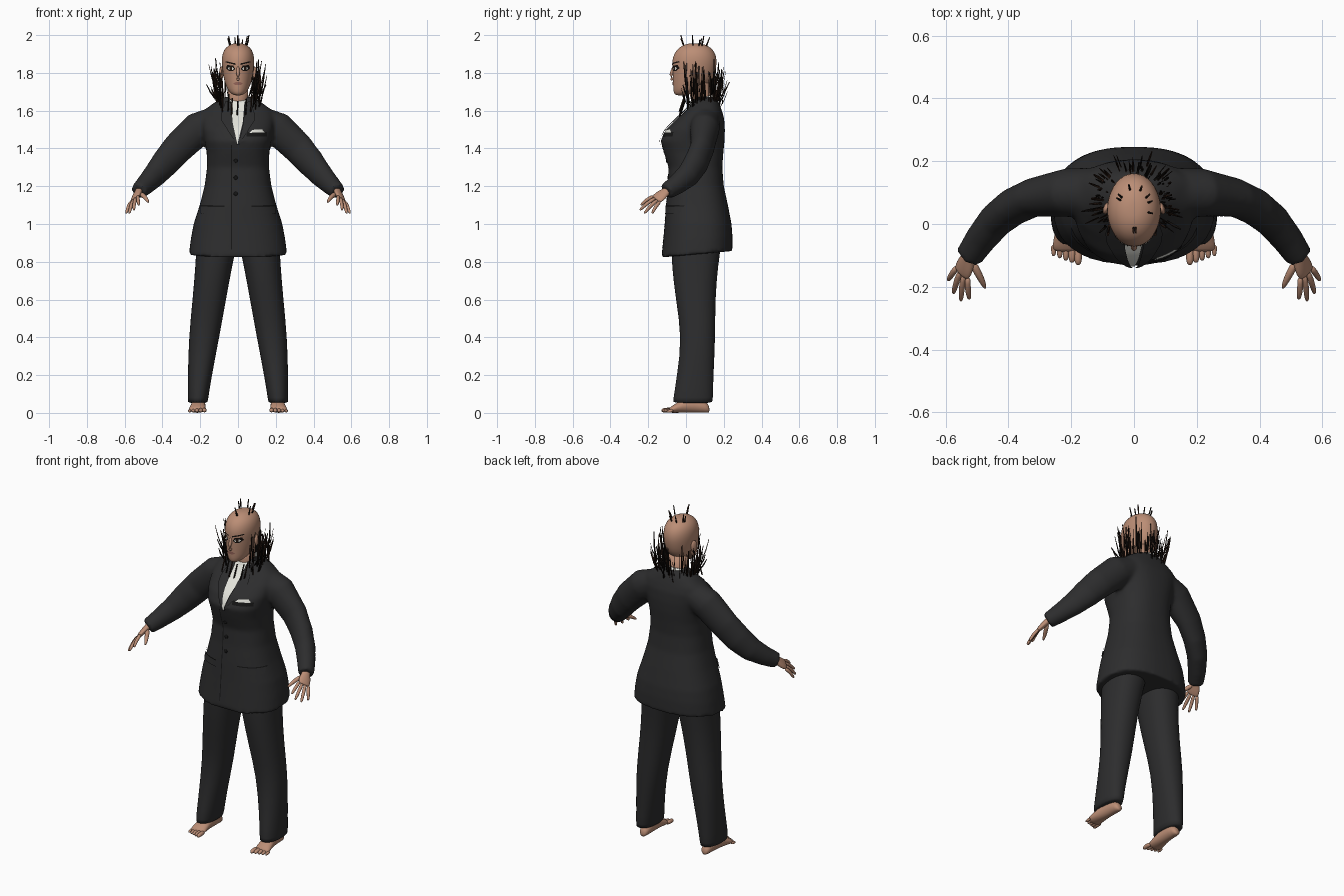
import bpy, bmesh, math, random
from mathutils import Vector, Matrix
from mathutils.bvhtree import BVHTree

random.seed(4)
if "Cube" in bpy.data.objects:
    bpy.data.objects.remove(bpy.data.objects["Cube"])


def material(name, r, g, b):
    m = bpy.data.materials.new(name)
    m.use_nodes = True
    m.diffuse_color = (r, g, b, 1)
    bsdf = next(n for n in m.node_tree.nodes if n.type == "BSDF_PRINCIPLED")
    bsdf.inputs["Base Color"].default_value = (r, g, b, 1)
    return m


SUIT = material("charcoal cloth", .026, .026, .027)
SEAM = material("black seam", .008, .008, .008)
SKIN = material("skin", .5, .27, .18)
LIP = material("lip", .3, .13, .1)
SHIRT = material("off white shirt", .78, .78, .72)
HAIR = material("dark brown hair", .022, .01, .006)
LASH = material("near black hair", .007, .005, .004)


def finish(bm, name, mat, mirror=False, subsurf=0):
    bmesh.ops.recalc_face_normals(bm, faces=bm.faces)
    for f in bm.faces:
        f.smooth = True
    me = bpy.data.meshes.new(name)
    bm.to_mesh(me)
    bm.free()
    me.materials.append(mat)
    ob = bpy.data.objects.new(name, me)
    bpy.context.collection.objects.link(ob)
    if mirror:
        ob.modifiers.new("Mirror", "MIRROR").use_mirror_merge = False
    if subsurf:
        s = ob.modifiers.new("Subsurf", "SUBSURF")
        s.levels = s.render_levels = subsurf
    return ob


def loft(bm, rings, n=24, power=1.0):
    """Skin closed sections given as (centre, half axis u, half axis v)."""
    def bend(t):
        return math.copysign(abs(t) ** power, t)
    loops = []
    for c, u, v in rings:
        angles = [2 * math.pi * i / n for i in range(n)]
        loops.append([bm.verts.new(Vector(c) + Vector(u) * bend(math.cos(a))
                                   + Vector(v) * bend(math.sin(a))) for a in angles])
    for p, q in zip(loops, loops[1:]):
        for i in range(n):
            j = (i + 1) % n
            bm.faces.new((p[i], p[j], q[j], q[i]))
    bm.faces.new(loops[0][::-1])
    bm.faces.new(loops[-1])


def body(rows, tilt=0):
    """Upright sections from (z, centre x, half width, front y, back y)."""
    out = []
    for i, (z, x, w, f, b) in enumerate(rows):
        h = (b - f) / 2
        out.append(((x, (f + b) / 2, z), (w, 0, 0), (0, h, -tilt * h if i < 2 else 0)))
    return out


def tube(bm, pts, radii, n=10):
    """Sweep round or (sideways, upright) sections along points."""
    pts = [Vector(p) for p in pts]
    rings = []
    for i, p in enumerate(pts):
        t = (pts[min(i + 1, len(pts) - 1)] - pts[max(i - 1, 0)]).normalized()
        u = t.cross(Vector((0, 0, 1)))
        u = u.normalized() if u.length > .01 else Vector((1, 0, 0))
        a, b = radii[i] if isinstance(radii[i], tuple) else (radii[i], radii[i])
        rings.append((p, u * a, t.cross(u).normalized() * b))
    loft(bm, rings, n)


def surface(ob):
    bpy.context.view_layer.update()
    return BVHTree.FromObject(ob, bpy.context.evaluated_depsgraph_get())


def plate(tree, name, rows, mat, lift=.004, cols=8, steps=6):
    """Thin sheet laid on a front surface; rows are pairs of (x, z) ends."""
    bm = bmesh.new()
    lines = []
    spans = [(p, q, k / steps) for p, q in zip(rows, rows[1:]) for k in range(steps)]
    for p, q, t in spans + [(rows[-1], rows[-1], 0)]:
        a, b = [Vector(p[e]).lerp(Vector(q[e]), t) for e in (0, 1)]
        line = []
        for c in range(cols + 1):
            x, z = a.lerp(b, c / cols)
            hit, nor, _, _ = tree.ray_cast(Vector((x, -1, z)), Vector((0, 1, 0)))
            line.append(bm.verts.new(hit + nor * lift if hit else (x, .03, z)))
        lines.append(line)
    for p, q in zip(lines, lines[1:]):
        for c in range(cols):
            bm.faces.new((p[c], p[c + 1], q[c + 1], q[c]))
    return finish(bm, name, mat)


def flip(rows, s):
    return [tuple((x * s, z) for x, z in r) for r in rows]


def box(x0, x1, z0, z1):
    return [((x0, z0), (x1, z0)), ((x0, z1), (x1, z1))]


# Jacket: torso and sleeves fused into one cloth shell
bm = bmesh.new()
loft(bm, body([(.84, 0, .26, -.13, .246), (.92, 0, .25, -.122, .246), (1, 0, .235, -.113, .241),
               (1.1, 0, .203, -.106, .222), (1.2, 0, .177, -.096, .2), (1.3, 0, .164, -.092, .192),
               (1.38, 0, .166, -.118, .198), (1.44, 0, .178, -.134, .204),
               (1.5, 0, .19, -.106, .206), (1.56, 0, .195, -.045, .202), (1.6, 0, .182, 0, .19),
               (1.64, 0, .13, .03, .175), (1.672, 0, .075, .045, .16)], -.09), 40, .82)
for s in (1, -1):
    tube(bm, [(s * .12, .1, 1.545), (s * .21, .1, 1.505), (s * .32, .085, 1.4), (s * .385, .055, 1.325),
              (s * .44, .012, 1.26), (s * .49, -.05, 1.208), (s * .527, -.105, 1.172)],
         [(.08, .078), (.078, .09), (.062, .084), (.06, .078), (.056, .067), (.05, .054), (.044, .044)], 20)
jacket = finish(bm, "jacket", SUIT)
rm = jacket.modifiers.new("Fuse", "REMESH")
rm.mode, rm.voxel_size, rm.use_smooth_shade = "VOXEL", .011, True
sm = jacket.modifiers.new("Soften", "SMOOTH")
sm.factor, sm.iterations = .5, 5
cloth = surface(jacket)

# Jacket details laid on the front
plate(cloth, "shirt_front", [((-.008, 1.425), (-.002, 1.425)), ((-.036, 1.54), (.026, 1.54)),
                             ((-.034, 1.645), (.034, 1.645))], SHIRT)
for s, side in ((1, "left"), (-1, "right")):
    plate(cloth, side + "_lapel", flip([((.003, 1.42), (.012, 1.43)), ((.028, 1.53), (.085, 1.54)),
                                        ((.031, 1.57), (.09, 1.57)), ((.036, 1.64), (.065, 1.645))], s),
          SUIT, .008)
    plate(cloth, side + "_pocket_flap", flip(box(.07, .195, 1.055, 1.092), s), SUIT, .006)
    plate(cloth, side + "_pocket_seam", flip(box(.07, .195, 1.09, 1.096), s), SEAM, .007, steps=1)
plate(cloth, "front_opening", box(-.036, -.031, .865, 1.42), SEAM, .002, 1, 30)
plate(cloth, "breast_pocket", box(.045, .15, 1.462, 1.485), SEAM, .004)
plate(cloth, "pocket_square", [((.06, 1.48), (.14, 1.484)), ((.075, 1.495), (.125, 1.5))], SHIRT, .006)
bm = bmesh.new()
for z in (1.335, 1.245, 1.16):
    hit = cloth.ray_cast(Vector((-.012, -1, z)), Vector((0, 1, 0)))[0]
    bmesh.ops.create_uvsphere(bm, u_segments=12, v_segments=8, radius=.011,
                              matrix=Matrix.Translation(hit) @ Matrix.Diagonal((1, .4, 1, 1)))
finish(bm, "buttons", SEAM)

# Trousers
bm = bmesh.new()
loft(bm, body([(.052, .213, .053, -.07, .142), (.06, .213, .053, -.07, .142), (.2, .202, .064, -.048, .146),
               (.4, .18, .081, -.022, .156), (.6, .152, .089, -.055, .155), (.78, .128, .098, -.076, .17),
               (.9, .112, .108, -.08, .19), (.95, .11, .108, -.07, .18)]), 24, .9)
finish(bm, "trouser_legs", SUIT, True, 1)

# Feet with toes
bm = bmesh.new()
loft(bm, [((x, y, h), (w, 0, 0), (0, 0, h)) for x, y, w, h in
          ((.205, .125, .014, .016), (.205, .11, .03, .03), (.207, .04, .034, .045), (.211, -.02, .04, .036),
           (.215, -.07, .047, .02), (.216, -.09, .042, .014))], 16)
for i in range(5):
    x, r = .178 + .0195 * i, .0135 - .0011 * i
    y = -.122 + .007 * i
    tube(bm, [(x, -.07, .016), (x, y + .02, r + .002), (x, y, r), (x, y - .009, r * .7)],
         [r, r, r * .95, r * .4], 8)
finish(bm, "feet", SKIN, True, 1)

# Hands
bm = bmesh.new()
wide = Vector((.03, .03, -.025)).normalized()
ahead = Vector((.03, -.07, -.055)).normalized()
thick = ahead.cross(wide).normalized()
wrist = Vector((.522, -.095, 1.18))
loft(bm, [(wrist + ahead * d, wide * w, thick * t) for d, w, t in
          ((-.02, .022, .02), (.015, .024, .018), (.045, .036, .017), (.078, .036, .013), (.088, .03, .009))], 14)
root = wrist + ahead * .075
for k, tip in zip((-.027, -.009, .009, .027), ((.525, -.24, 1.1), (.552, -.246, 1.073),
                                               (.576, -.222, 1.056), (.593, -.18, 1.056))):
    a, b = root + wide * k, Vector(tip)
    tube(bm, [a, a.lerp(b, .5) + Vector((.003, -.003, .005)), a.lerp(b, .9), b], [.011, .0105, .0085, .004], 8)
tube(bm, [(.518, -.118, 1.163), (.495, -.16, 1.145), (.48, -.19, 1.125), (.473, -.207, 1.113)],
     [.015, .013, .01, .004], 8)
finish(bm, "hands", SKIN, True, 1)

# Neck and shirt collar
bm = bmesh.new()
tube(bm, [(0, .09, 1.58), (0, .08, 1.65), (0, .065, 1.75)], [.054, .052, .055], 20)
finish(bm, "neck", SKIN)
bm = bmesh.new()
loft(bm, [((0, .088, 1.61), (.064, 0, 0), (0, .066, .02)), ((0, .084, 1.668), (.06, 0, 0), (0, .062, .018))], 24)
finish(bm, "shirt_collar", SHIRT)

# Head
bm = bmesh.new()
loft(bm, body([(1.68, 0, .018, -.052, 0), (1.69, 0, .038, -.064, .03), (1.715, 0, .058, -.068, .085),
               (1.75, 0, .071, -.069, .132), (1.785, 0, .079, -.071, .15), (1.825, 0, .084, -.072, .16),
               (1.865, 0, .088, -.075, .165), (1.905, 0, .083, -.063, .156), (1.935, 0, .066, -.038, .133),
               (1.953, 0, .037, -.002, .095), (1.957, 0, .012, .03, .062)]), 24)
head = finish(bm, "head", SKIN, subsurf=1)
face = surface(head)
bm = bmesh.new()
tube(bm, [(0, -.064, 1.84), (0, -.072, 1.81), (0, -.081, 1.785), (0, -.08, 1.768), (0, -.066, 1.764)],
     [.007, .009, .012, .013, .008], 10)
finish(bm, "nose", SKIN, subsurf=1)
bm = bmesh.new()
bmesh.ops.create_uvsphere(bm, u_segments=14, v_segments=10, radius=1, matrix=Matrix.Translation((.088, .05, 1.8))
                          @ Matrix.Rotation(.35, 4, "Z") @ Matrix.Diagonal((.01, .02, .034, 1)))
finish(bm, "ears", SKIN, True)
for s, side in ((1, "left"), (-1, "right")):
    plate(face, side + "_eyelashes", flip([((.028, 1.809), (.045, 1.809)), ((.014, 1.82), (.062, 1.825)),
                                           ((.024, 1.838), (.056, 1.842))], s), LASH, .002)
    plate(face, side + "_eye", flip([((.028, 1.815), (.043, 1.815)), ((.021, 1.822), (.052, 1.824)),
                                     ((.028, 1.831), (.046, 1.832))], s), SHIRT, .003)
    plate(face, side + "_iris", flip(box(.03, .042, 1.815, 1.832), s), HAIR, .004)
    plate(face, side + "_eyebrow", flip([((.012, 1.842), (.064, 1.856)), ((.012, 1.85), (.062, 1.862))], s),
          LASH, .003)
plate(face, "lips", [((-.012, 1.736), (.012, 1.736)), ((-.026, 1.744), (.026, 1.744)),
                     ((-.01, 1.752), (.01, 1.752))], LIP, .003)

# Loose hair strands around the neck and sides, with a few on the crown
for name, mat, count in (("brown_strands", HAIR, 62), ("black_strands", LASH, 46)):
    bm = bmesh.new()
    for i in range(count):
        a = random.uniform(-2.3, 2.3)
        r = random.uniform(.085, .125)
        out = Vector((math.sin(a), math.cos(a), 0))
        low = Vector((0, .07, random.uniform(1.6, 1.7))) + out * r
        top = low + out * random.uniform(-.01, .05) + Vector((0, 0, random.uniform(.06, .2)))
        w = random.uniform(.0015, .005)
        tube(bm, [low, low.lerp(top, .5) + out * .004, top], [w, w, w * .5], 5)
    for i in range(5):
        a = random.uniform(0, 2 * math.pi)
        out = Vector((math.sin(a), math.cos(a) * 1.3, 0))
        low = Vector((0, .05, 1.935)) + out * .045
        top = low + out * .015
        top.z = 2.0 - .006 * i
        tube(bm, [low, top], [.004, .003], 5)
    for x in (-.07, -.025, .06):
        low = Vector((x + random.uniform(-.02, .02), -.035, random.uniform(1.56, 1.6)))
        tube(bm, [low, low + Vector((.004, .03, .09))], [.004, .004], 5)
    finish(bm, name, mat)
